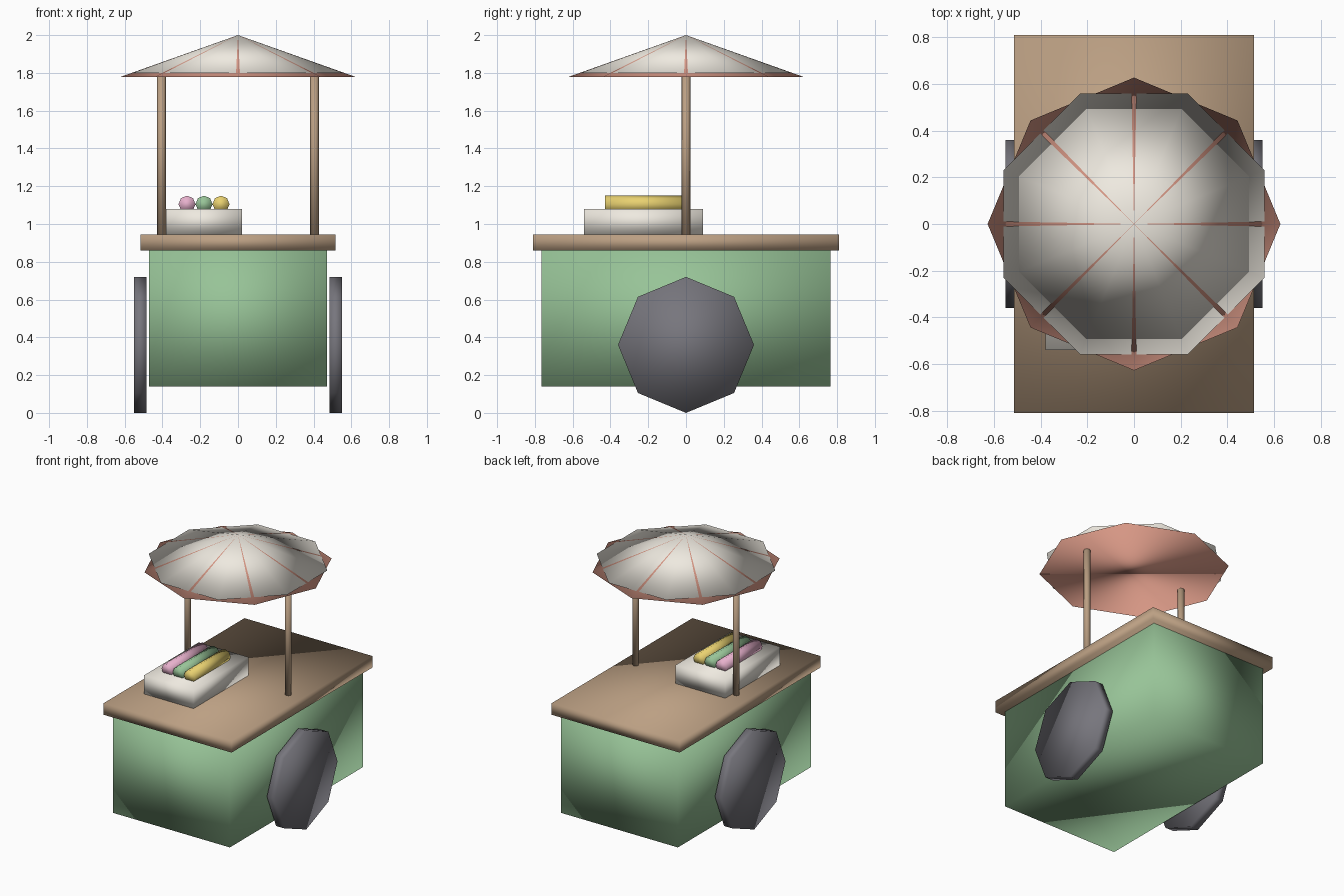
import bpy
from math import radians

if "Cube" in bpy.data.objects:
    bpy.data.objects.remove(bpy.data.objects["Cube"])


def material(name, rgb):
    """Material from 0-255 screen colour, converted to linear."""
    m = bpy.data.materials.new(name)
    m.diffuse_color = (*[(c / 255) ** 2.2 for c in rgb], 1)
    m.use_nodes = True
    m.node_tree.nodes["Principled BSDF"].inputs["Base Color"].default_value = m.diffuse_color
    return m


GREEN = material("green_paint", (150, 194, 150))
WOOD = material("wood", (186, 158, 130))
RUBBER = material("dark_rubber", (118, 117, 124))
CREAM = material("cream", (238, 233, 223))
SALMON = material("salmon", (214, 150, 132))
PINK = material("pink", (230, 175, 203))
YELLOW = material("yellow", (232, 208, 112))


def finish(name, mat):
    """Name, colour and smooth-shade the active object."""
    ob = bpy.context.object
    ob.name = name
    ob.data.materials.append(mat)
    bpy.ops.object.shade_smooth()
    return ob


def box(name, mat, x, y, z):
    """Box from (min, max) ranges."""
    bpy.ops.mesh.primitive_cube_add(size=1, location=[sum(r) / 2 for r in (x, y, z)])
    ob = finish(name, mat)
    ob.scale = [r[1] - r[0] for r in (x, y, z)]
    bpy.ops.object.transform_apply(location=False, rotation=False, scale=True)
    return ob


def rod(name, mat, radius, length, loc, rot=(0, 0, 0)):
    """Eight-sided cylinder."""
    bpy.ops.mesh.primitive_cylinder_add(vertices=8, radius=radius, depth=length,
                                        location=loc, rotation=rot)
    return finish(name, mat)


def canopy(name, mat, radius, z0, z1, turn):
    """Eight-sided closed cone."""
    bpy.ops.mesh.primitive_cone_add(vertices=8, radius1=radius, radius2=0, depth=z1 - z0,
                                    location=(0, 0, (z0 + z1) / 2),
                                    rotation=(0, 0, radians(turn)))
    return finish(name, mat)


# Cart body and counter
box("cart_body", GREEN, (-0.47, 0.47), (-0.765, 0.765), (0.14, 0.86))
box("counter_top", WOOD, (-0.515, 0.515), (-0.81, 0.81), (0.86, 0.945))

# Wheels and canopy posts on both sides
for side, s in (("left", -1), ("right", 1)):
    rod(side + "_wheel", RUBBER, 0.36, 0.065, (s * 0.5175, 0, 0.36), (0, radians(90), 0))
    rod(side + "_post", WOOD, 0.0225, 0.845, (s * 0.405, 0, 1.3625))

# Display tray with three rolls
box("display_tray", CREAM, (-0.38, 0.02), (-0.54, 0.09), (0.945, 1.08))
for i, (label, mat) in enumerate((("pink", PINK), ("green", GREEN), ("yellow", YELLOW))):
    rod(label + "_roll", mat, 0.045, 0.41, (-0.27 + 0.09 * i, -0.225, 1.105),
        (radians(90), 0, 0))

# Canopy: salmon ridges show through the cream cover's faces
canopy("canopy_lining", SALMON, 0.627, 1.777, 2.0, 0)
canopy("canopy_cover", CREAM, 0.604, 1.8, 2.0, 22.5)
